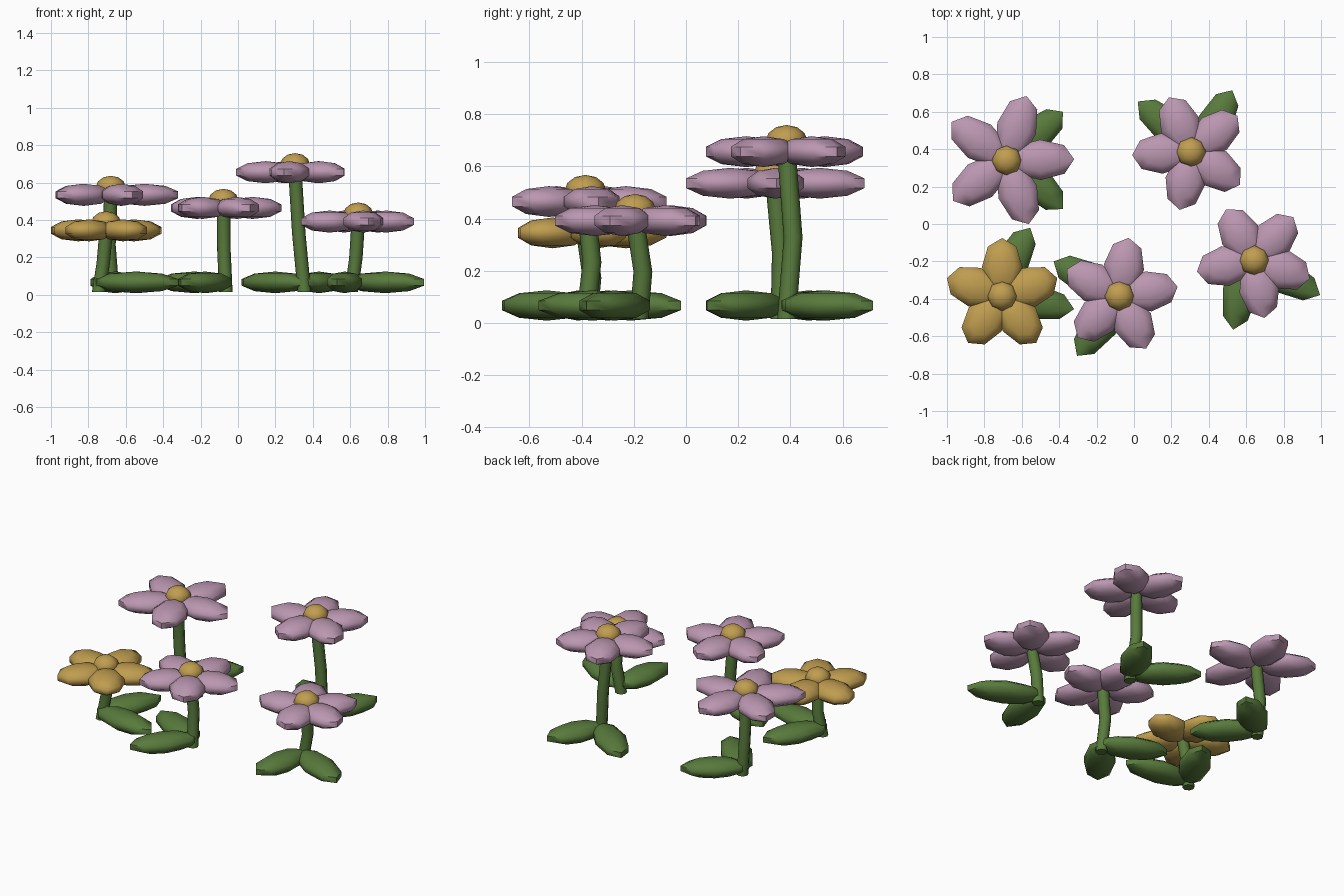
import bpy, bmesh, math
from mathutils import Vector, Matrix

if "Cube" in bpy.data.objects:
    bpy.data.objects.remove(bpy.data.objects["Cube"])


def material(name, rgb):
    m = bpy.data.materials.new(name)
    m.diffuse_color = (*rgb, 1)
    m.use_nodes = True
    m.node_tree.nodes["Principled BSDF"].inputs["Base Color"].default_value = m.diffuse_color
    return m


GREEN = material("leaf green", (0.098, 0.195, 0.045))
MAUVE = material("petal mauve", (0.50, 0.31, 0.44))
GOLD = material("golden yellow", (0.53, 0.34, 0.08))


def finish(name, bm, mat):
    bmesh.ops.recalc_face_normals(bm, faces=bm.faces[:])
    me = bpy.data.meshes.new(name)
    bm.to_mesh(me)
    bm.free()
    me.materials.append(mat)
    ob = bpy.data.objects.new(name, me)
    bpy.context.collection.objects.link(ob)
    bpy.ops.object.select_all(action='DESELECT')
    ob.select_set(True)
    bpy.context.view_layer.objects.active = ob
    bpy.ops.object.shade_smooth_by_angle(angle=math.radians(60))
    return ob


def add_blob(bm, start, angle, length, half_width, half_height):
    """Flattened low-poly ellipsoid reaching from start along angle."""
    d = Vector((math.cos(angle), math.sin(angle), 0))
    k = math.cos(math.radians(18))  # widest ring of a five-band sphere
    size = Matrix.Diagonal((length / 2 / k, half_width / k, half_height, 1))
    mat = Matrix.Translation(Vector(start) + d * length / 2) @ Matrix.Rotation(angle, 4, 'Z') @ size
    bmesh.ops.create_uvsphere(bm, u_segments=8, v_segments=5, radius=1, matrix=mat)


def flower(label, head, base, mid, leaves, petal_angles, reach, petal_mat):
    hx, hy, hz = head

    # bent stem, eight-sided
    bm = bmesh.new()
    rings = []
    for p in ((base[0], base[1], 0.015), (mid[0], mid[1], hz * 0.5), (hx, hy, hz)):
        rings.append([bm.verts.new((p[0] + 0.036 * math.cos(i * math.pi / 4),
                                    p[1] + 0.036 * math.sin(i * math.pi / 4), p[2]))
                      for i in range(8)])
    for a, b in zip(rings, rings[1:]):
        for i in range(8):
            j = (i + 1) % 8
            bm.faces.new((a[i], a[j], b[j], b[i]))
    bm.faces.new(rings[0])
    bm.faces.new(rings[-1])
    finish(label + "_stem", bm, GREEN)

    # two leaves lying at the foot, each given by its tip
    bm = bmesh.new()
    for tx, ty in leaves:
        d = Vector((tx - base[0], ty - base[1], 0))
        start = Vector((base[0], base[1], 0.067)) - d.normalized() * 0.03
        add_blob(bm, start, math.atan2(d.y, d.x), d.length + 0.03, 0.095, 0.058)
    finish(label + "_leaves", bm, GREEN)

    # ring of petals
    bm = bmesh.new()
    for a in petal_angles:
        add_blob(bm, head, math.radians(a), reach, 0.108, 0.059)
    finish(label + "_petals", bm, petal_mat)

    # domed centre
    bm = bmesh.new()
    bmesh.ops.create_uvsphere(bm, u_segments=8, v_segments=6, radius=1,
                              matrix=Matrix.Translation((hx, hy, hz + 0.04))
                              @ Matrix.Diagonal((0.08, 0.08, 0.062, 1)))
    finish(label + "_centre", bm, GOLD)


def even(first):
    return [first + 72 * i for i in range(5)]


flower("back_left", (-0.68, 0.34, 0.535), (-0.67, 0.36), (-0.69, 0.365),
       [(-0.38, 0.60), (-0.38, 0.08)], even(1), 0.36, MAUVE)
flower("front_left", (-0.705, -0.385, 0.345), (-0.745, -0.375), (-0.72, -0.36),
       [(-0.32, -0.455), (-0.555, -0.02)], even(18), 0.31, GOLD)
flower("front_middle", (-0.078, -0.385, 0.465), (-0.065, -0.385), (-0.075, -0.36),
       [(-0.305, -0.705), (-0.43, -0.20)], even(9), 0.315, MAUVE)
flower("back_right", (0.305, 0.385, 0.656), (0.355, 0.385), (0.325, 0.41),
       [(0.525, 0.715), (0.02, 0.655)], [38, 112, 183, 259, 326], 0.315, MAUVE)
flower("front_right", (0.643, -0.195, 0.392), (0.605, -0.18), (0.63, -0.165),
       [(0.995, -0.38), (0.53, -0.565)], [48, 119, 191, 280, 342], 0.312, MAUVE)
